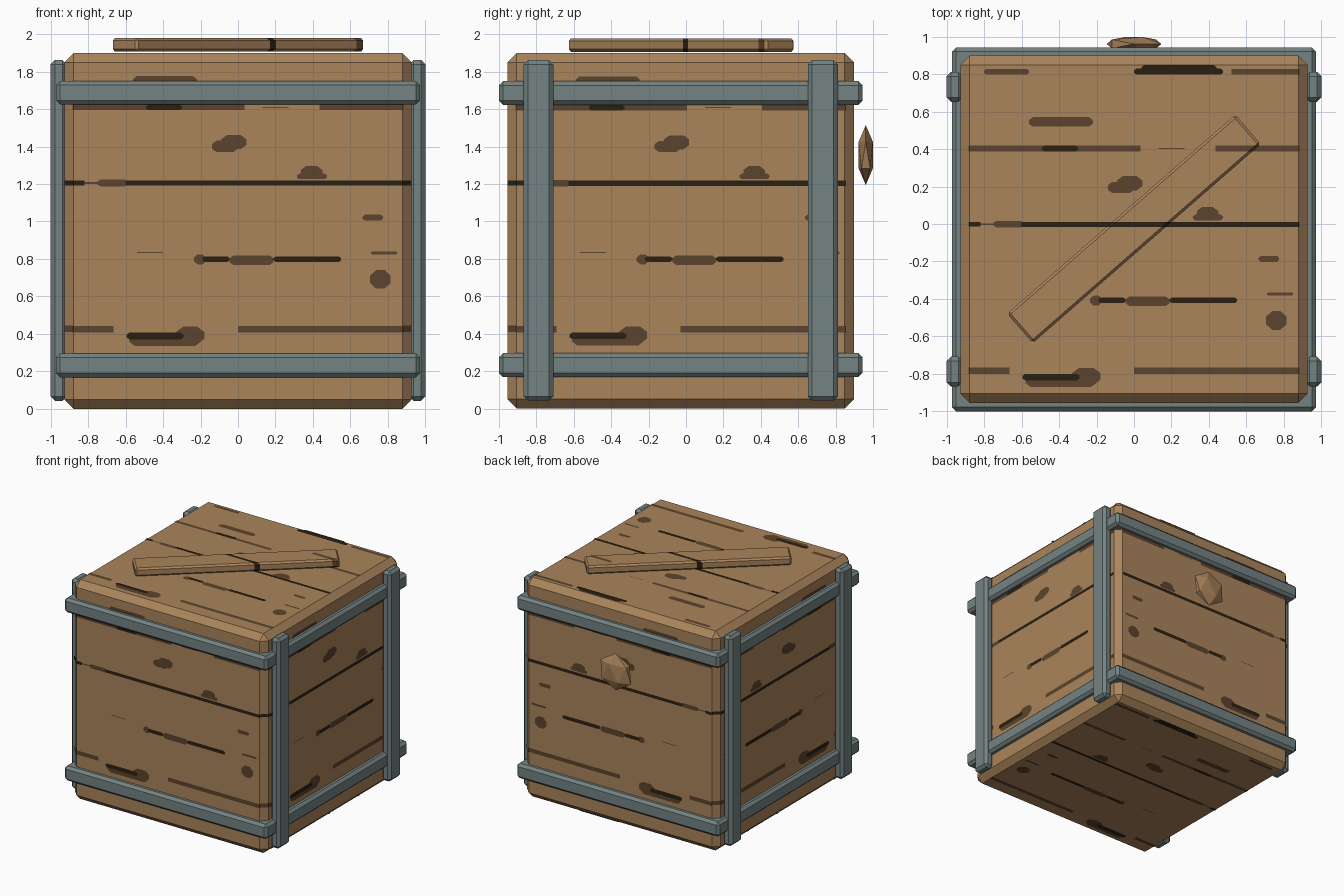
import bpy, bmesh, math
from mathutils import Vector, Matrix

if "Cube" in bpy.data.objects:
    bpy.data.objects.remove(bpy.data.objects["Cube"])

def material(name, rgb):
    m = bpy.data.materials.new(name)
    lin = [((c / 255 + 0.055) / 1.055) ** 2.4 for c in rgb]
    m.diffuse_color = (*lin, 1)
    m.use_nodes = True
    m.node_tree.nodes["Principled BSDF"].inputs["Base Color"].default_value = m.diffuse_color
    return m

WOOD = material("wood brown", (170, 132, 91))
STAIN = material("stain brown", (92, 68, 45))
CRACK = material("crack dark brown", (42, 32, 18))
METAL = material("metal grey", (117, 131, 131))
CY = -0.0285          # centre of the crate in y
H = 0.927             # half width of the crate

def finish(name, bm, mats):
    me = bpy.data.meshes.new(name)
    bm.to_mesh(me)
    bm.free()
    for m in mats:
        me.materials.append(m)
    ob = bpy.data.objects.new(name, me)
    bpy.context.collection.objects.link(ob)
    return ob

def chamfer_box(lo, hi, bevel):
    bm = bmesh.new()
    bmesh.ops.create_cube(bm, size=1)
    for v in bm.verts:
        v.co = [lo[i] + (hi[i] - lo[i]) * (v.co[i] + 0.5) for i in range(3)]
    bmesh.ops.bevel(bm, geom=bm.edges[:], offset=bevel, segments=1,
                    affect='EDGES', profile=0.5)
    return bm

def cut(bm, axis, value):
    n = Vector((0, 0, 0))
    n[axis] = 1
    bmesh.ops.bisect_plane(bm, geom=bm.verts[:] + bm.edges[:] + bm.faces[:],
                           plane_co=n * value, plane_no=n)

# Crate body, with cracks carried round the corner chamfers
bm = chamfer_box((-H, CY - H, 0), (H, CY + H, 1.9), 0.05)
for z in (0.41, 0.445, 1.193, 1.219):
    cut(bm, 2, z)
bm.normal_update()
for f in bm.faces:
    n, c = f.normal, f.calc_center_median()
    if abs(n.x) > 0.5 and abs(n.y) > 0.5 and not (n.x > 0 and n.y > 0):
        if 1.193 < c.z < 1.219:
            f.material_index = 2
        elif 0.41 < c.z < 0.445:
            f.material_index = 1
finish("crate_body", bm, [WOOD, STAIN, CRACK])

# Horizontal metal bands
for name, z0, z1 in (("lower_band", 0.168, 0.296), ("upper_band", 1.624, 1.75)):
    r = 0.9715
    finish(name, chamfer_box((-r, CY - r, z0), (r, CY + r, z1), 0.022), [METAL])

# Vertical metal straps on both sides
for sx in (-1, 1):
    for sy in (-1, 1):
        x, y = sorted((sx * 0.915, sx * 1.0)), sorted((sy * 0.68, sy * 0.84))
        bm = chamfer_box((x[0], CY + y[0], 0.042), (x[1], CY + y[1], 1.862), 0.023)
        finish("side_strap", bm, [METAL])

# Diagonal plank on the lid, grain bands cut in along y
bm = chamfer_box((-0.808, -0.104, 1.907), (0.808, 0.104, 1.979), 0.014)
bm.transform(Matrix.Translation((0, -0.026, 0)) @ Matrix.Rotation(math.radians(41.1), 4, 'Z'))
for y in (-0.015, 0.012, 0.388, 0.418):
    cut(bm, 1, y)
cut(bm, 0, 0.435)
for f in bm.faces:
    c = f.calc_center_median()
    if -0.015 < c.y < 0.012:
        f.material_index = 2
    elif 0.388 < c.y < 0.418 and c.x > 0.435:
        f.material_index = 1
finish("lid_plank", bm, [WOOD, STAIN, CRACK])

# Faceted knob behind the crate
bm = bmesh.new()
bmesh.ops.create_icosphere(bm, subdivisions=1, radius=1)
bm.transform(Matrix.Translation((0, 0.961, 1.355)) @ Matrix.Diagonal((0.163, 0.0445, 0.16, 1)))
finish("back_knob", bm, [WOOD])

# Grain marks as (u0, u1, v0, v1), shared by all six sides
STAINS = [
    (-0.80, -0.56, 0.797, 0.828), (0.52, 0.88, 0.797, 0.828),
    (-0.56, -0.22, 0.52, 0.57), (-0.88, 0.035, 0.388, 0.418),
    (0.435, 0.88, 0.388, 0.418), (0.13, 0.27, 0.40, 0.406),
    (-0.14, 0.0, 0.165, 0.225), (-0.09, 0.045, 0.18, 0.255),
    (0.315, 0.475, 0.02, 0.05), (0.335, 0.45, 0.02, 0.09),
    (-0.75, -0.59, -0.018, 0.017), (-0.86, -0.74, -0.006, 0.004),
    (0.665, 0.775, -0.202, -0.17), (0.71, 0.85, -0.383, -0.365),
    (0.705, 0.815, -0.565, -0.465), (-0.54, -0.40, -0.374, -0.368),
    (-0.235, -0.17, -0.435, -0.382), (-0.045, 0.19, -0.438, -0.388),
    (-0.88, -0.665, -0.80, -0.765), (0.0, 0.88, -0.80, -0.765),
    (-0.58, -0.20, -0.87, -0.80), (-0.33, -0.18, -0.86, -0.768),
]
CRACKS = [
    (0.0, 0.475, 0.797, 0.83), (0.04, 0.44, 0.81, 0.85),
    (-0.49, -0.30, 0.388, 0.418), (-0.60, 0.88, -0.015, 0.012),
    (-0.88, -0.82, -0.014, 0.012), (-0.19, -0.045, -0.423, -0.392),
    (0.19, 0.55, -0.423, -0.392), (-0.595, -0.29, -0.835, -0.80),
]

def add_mark(bm, place, normal, rect, mat, lift):
    u0, u1, v0, v1 = rect
    w, h = u1 - u0, v1 - v0
    a, b = min(w * 0.3, h * 0.4), h * 0.3
    if u1 >= 0.88 or u0 <= -0.88:     # marks that run off the side stay square
        a = b = 0.0005
    pts = [(u0 + a, v0), (u1 - a, v0), (u1, v0 + b), (u1, v1 - b),
           (u1 - a, v1), (u0 + a, v1), (u0, v1 - b), (u0, v0 + b)]
    f = bm.faces.new([bm.verts.new(place(u, v) + normal * lift) for u, v in pts])
    f.normal_update()
    if f.normal.dot(normal) < 0:
        f.normal_flip()
    f.material_index = mat

ZV = 1.206
SIDES = {
    "front_grain": ((0, -1, 0), lambda u, v: Vector((u, CY - H, v + ZV))),
    "back_grain": ((0, 1, 0), lambda u, v: Vector((u, CY + H, v + ZV))),
    "right_grain": ((1, 0, 0), lambda u, v: Vector((H, u + CY, v + ZV))),
    "left_grain": ((-1, 0, 0), lambda u, v: Vector((-H, u + CY, v + ZV))),
    "top_grain": ((0, 0, 1), lambda u, v: Vector((u, v, 1.9))),
    "bottom_grain": ((0, 0, -1), lambda u, v: Vector((u, v, 0.0))),
}
for name, (normal, place) in SIDES.items():
    bm = bmesh.new()
    lifts = (0.0015, 0.003) if name == "bottom_grain" else (0.003, 0.006)
    for mat, marks in enumerate((STAINS, CRACKS)):
        for rect in marks:
            if abs(normal[2]) > 0 or rect[3] < 0.6:
                add_mark(bm, place, Vector(normal), rect, mat, lifts[mat])
    finish(name, bm, [STAIN, CRACK])
